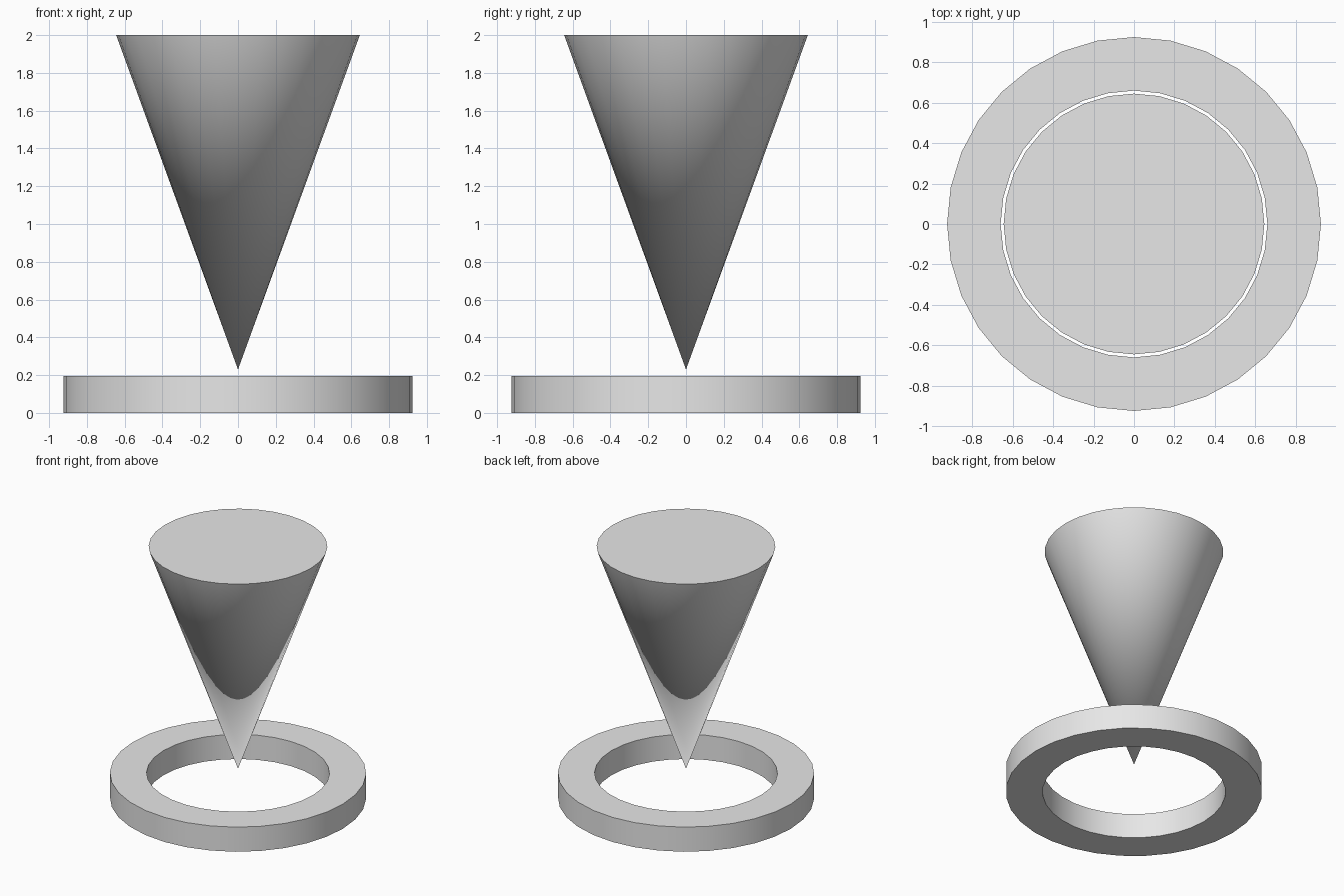
import bpy
import bmesh
import math

cube = bpy.data.objects.get("Cube")
if cube:
    bpy.data.objects.remove(cube)

SIDES = 32
RING_OUTER, RING_INNER, RING_HEIGHT = 0.925, 0.66, 0.196
CONE_RADIUS, TIP_Z, TOP_Z = 0.645, 0.23, 2.0

grey = bpy.data.materials.new("light grey")
grey.use_nodes = True
grey.diffuse_color = (0.8, 0.8, 0.8, 1)
grey.node_tree.nodes["Principled BSDF"].inputs["Base Color"].default_value = (0.8, 0.8, 0.8, 1)


def circle(bm, radius, z):
    step = math.tau / SIDES
    return [bm.verts.new((radius * math.cos(i * step), radius * math.sin(i * step), z))
            for i in range(SIDES)]


def finish(bm, name):
    """Turn the bmesh into a smooth-shaded object with sharp rims."""
    bmesh.ops.recalc_face_normals(bm, faces=bm.faces)
    mesh = bpy.data.meshes.new(name)
    bm.to_mesh(mesh)
    bm.free()
    mesh.materials.append(grey)
    obj = bpy.data.objects.new(name, mesh)
    bpy.context.collection.objects.link(obj)
    bpy.ops.object.select_all(action='DESELECT')
    obj.select_set(True)
    bpy.context.view_layer.objects.active = obj
    bpy.ops.object.shade_smooth_by_angle(angle=math.radians(30))


# Flat base ring: a rectangular section swept round the axis
bm = bmesh.new()
section = [(RING_OUTER, 0), (RING_OUTER, RING_HEIGHT), (RING_INNER, RING_HEIGHT), (RING_INNER, 0)]
loops = [circle(bm, r, z) for r, z in section]
for k in range(4):
    a, b = loops[k], loops[(k + 1) % 4]
    for i in range(SIDES):
        j = (i + 1) % SIDES
        bm.faces.new((a[i], a[j], b[j], b[i]))
finish(bm, "base_ring")

# Inverted cone hovering point-down over the ring, closed by a flat top
bm = bmesh.new()
rim = circle(bm, CONE_RADIUS, TOP_Z)
tip = bm.verts.new((0, 0, TIP_Z))
for i in range(SIDES):
    bm.faces.new((rim[i], tip, rim[(i + 1) % SIDES]))
bm.faces.new(rim)
finish(bm, "inverted_cone")
